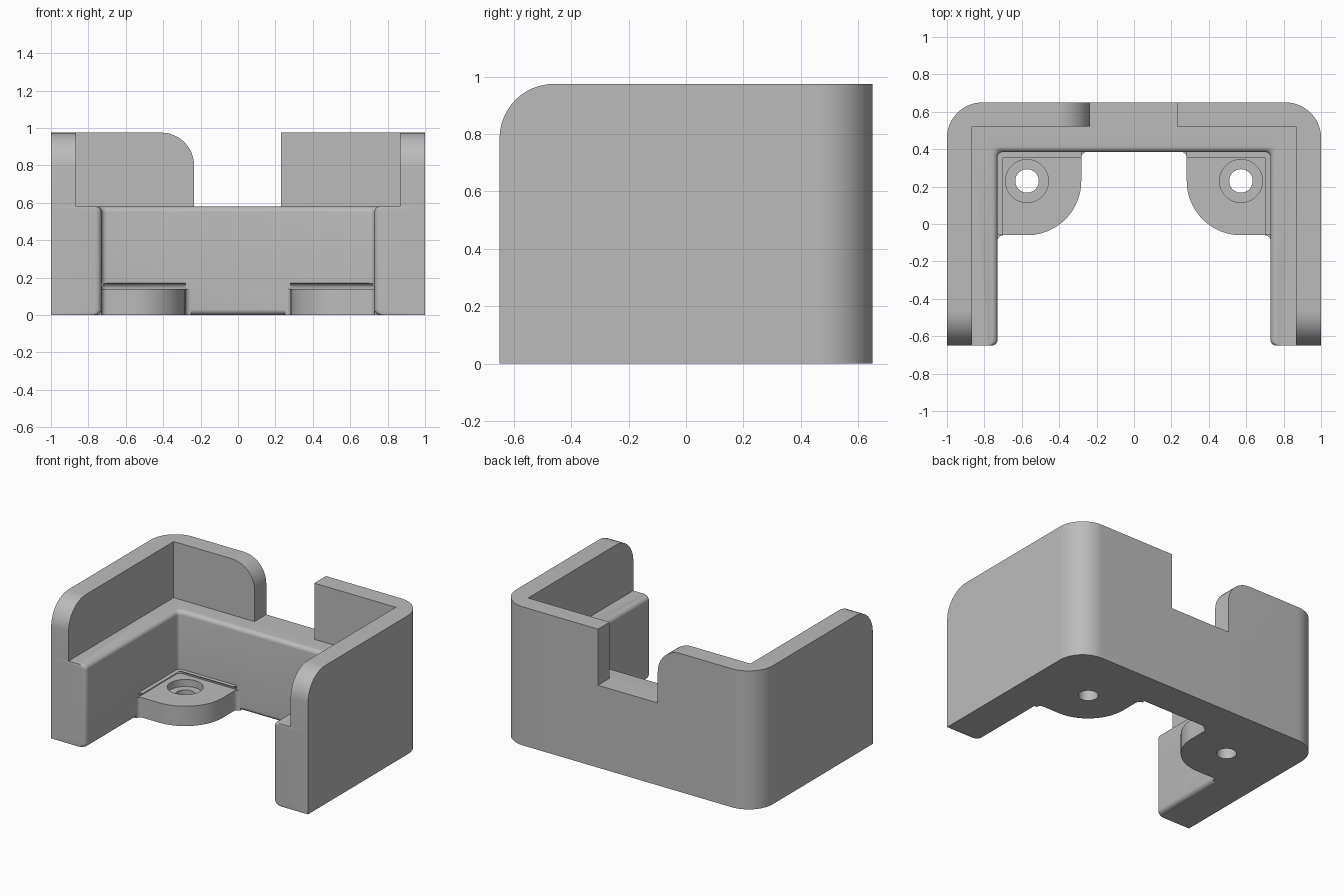
import bpy, bmesh
from math import sin, cos, pi, radians
from mathutils import Vector

cube = bpy.data.objects.get("Cube")
if cube:
    bpy.data.objects.remove(cube, do_unlink=True)

FRONT, BACK = -0.65, 0.65
LEDGE, TOP = 0.58, 0.975
TAB_TOP = 0.14
R = 0.03           # small rounding of inner edges
CORNER = 0.19      # large outer rounding
IN_X, IN_Y = 0.73, 0.385

grey = bpy.data.materials.new("plain grey")
grey.use_nodes = True
grey.diffuse_color = (0.5, 0.5, 0.5, 1)
grey.node_tree.nodes["Principled BSDF"].inputs["Base Color"].default_value = (0.5, 0.5, 0.5, 1)


def arc(cx, cy, r, a0, a1, n=8):
    """Points along an arc, angles in degrees."""
    return [(cx + r * cos(radians(a0 + (a1 - a0) * i / n)),
             cy + r * sin(radians(a0 + (a1 - a0) * i / n))) for i in range(n + 1)]


def mirrored(points):
    return [(-x, y) for x, y in reversed(points)]


def loft(name, sections, edges_to_round=()):
    """Solid through (z, outline) sections; chosen edges get a rounding."""
    bm = bmesh.new()
    rings = [[bm.verts.new((x, y, z)) for x, y in pts] for z, pts in sections]
    n = len(rings[0])
    bm.faces.new(rings[0])
    bm.faces.new(rings[-1])
    for low, high in zip(rings, rings[1:]):
        for i in range(n):
            j = (i + 1) % n
            bm.faces.new((low[i], low[j], high[j], high[i]))
    for test, radius in edges_to_round:
        chosen = [e for e in bm.edges if all(test(v.co) for v in e.verts)]
        bmesh.ops.bevel(bm, geom=chosen, offset=radius, segments=12,
                        profile=0.5, affect='EDGES')
    bmesh.ops.recalc_face_normals(bm, faces=bm.faces)
    mesh = bpy.data.meshes.new(name)
    bm.to_mesh(mesh)
    bm.free()
    mesh.materials.append(grey)
    obj = bpy.data.objects.new(name, mesh)
    bpy.context.collection.objects.link(obj)
    return obj


def combine(target, part, operation):
    """Apply a boolean and remove the operand."""
    mod = target.modifiers.new("combine", 'BOOLEAN')
    mod.operation, mod.object, mod.solver = operation, part, 'EXACT'
    bpy.context.view_layer.objects.active = target
    bpy.ops.object.modifier_apply(modifier=mod.name)
    bpy.data.objects.remove(part, do_unlink=True)


def outer_half():
    return [(1, FRONT)] + arc(1 - CORNER, BACK - CORNER, CORNER, 0, 90, 16)


def wall_outline(d):
    """U outline whose inner face is set back by d."""
    x, y = IN_X + d, IN_Y + d
    inner = arc(x - R, y - R, R, 90, 0, 5) + arc(x + R, FRONT + R, R, 180, 270, 5)
    outer = outer_half()
    return inner + outer + mirrored(outer) + mirrored(inner)


# Lower wall, inner top and bottom edges rounded
steps = [R * (1 - cos(pi / 2 * i / 6)) for i in range(7)]
sets = [R * (1 - sin(pi / 2 * i / 6)) for i in range(7)]
levels = list(zip(steps, sets))
sections = [(z, wall_outline(d)) for z, d in levels]
sections += [(LEDGE - z, wall_outline(d)) for z, d in reversed(levels)]
holder = loft("holder", sections)

# Thin upper walls on either side of the rear notch
for side, gap in ((1, 0.23), (-1, 0.235)):
    pts = outer_half() + [(gap, BACK), (gap, 0.52), (0.865, 0.52), (0.865, FRONT)]
    pts = [(side * x, y) for x, y in pts]
    rounds = [(lambda c: c.z > TOP - 0.001 and c.y < FRONT + 0.001, CORNER)]
    if side < 0:
        rounds.append((lambda c: c.z > TOP - 0.001 and abs(c.x + 0.235) < 0.001, 0.175))
    upper = loft("upper_wall", [(LEDGE, pts), (TOP, pts)], rounds)
    combine(holder, upper, 'UNION')

# Screw tabs with fillets, counterbores and through holes
HX, HY, TR = 0.572, 0.23, 0.29
WX, WY = IN_X + 0.08, IN_Y + 0.08
for side in (1, -1):
    def flip(points):
        return [(side * x, y) for x, y in points]

    edge_x, edge_y = HX - TR, HY - TR
    tab_pts = ([(WX, WY), (edge_x - R, WY)]
               + arc(edge_x - R, IN_Y - R, R, 90, 0, 5)
               + arc(HX, HY, TR, 180, 270, 24)
               + arc(IN_X - R, edge_y - R, R, 90, 0, 5) + [(WX, edge_y - R)])
    tab = loft("screw_tab", [(0, flip(tab_pts)), (TAB_TOP, flip(tab_pts))])
    combine(holder, tab, 'UNION')

    def strip(w):
        x, y = IN_X - w, IN_Y - w
        return flip([(WX, WY), (edge_x, WY), (edge_x, y), (x, y), (x, edge_y), (WX, edge_y)])

    fillet = loft("tab_fillet", [(TAB_TOP - 0.02, strip(R))]
                  + [(TAB_TOP + R - d, strip(z)) for z, d in reversed(levels)][::-1])
    combine(holder, fillet, 'UNION')

    for name, r, z0 in (("screw_hole", 0.063, -0.1), ("counterbore", 0.115, 0.09)):
        ring = flip(arc(HX, HY, r, 0, 348.75, 31))
        combine(holder, loft(name, [(z0, ring), (0.3, ring)]), 'DIFFERENCE')

bpy.ops.object.select_all(action='DESELECT')
holder.select_set(True)
bpy.context.view_layer.objects.active = holder
bpy.ops.object.shade_smooth_by_angle(angle=radians(30))
